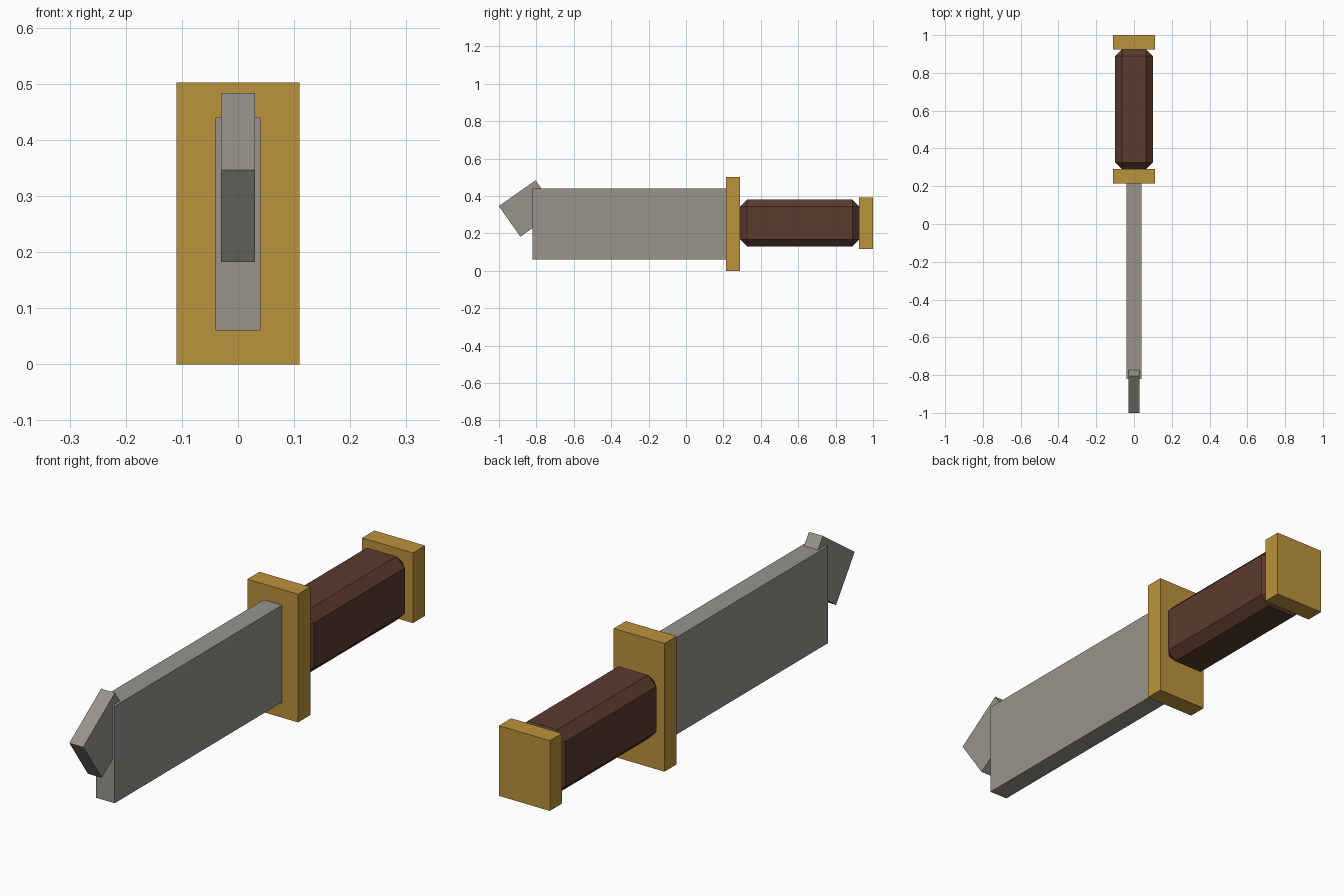
import bpy, bmesh, math
from mathutils import Matrix

if "Cube" in bpy.data.objects:
    bpy.data.objects.remove(bpy.data.objects["Cube"])


def mat(name, rgb):
    m = bpy.data.materials.new(name)
    m.diffuse_color = (*rgb, 1)
    m.use_nodes = True
    m.node_tree.nodes["Principled BSDF"].inputs["Base Color"].default_value = m.diffuse_color
    return m


steel = mat("grey steel", (0.31, 0.295, 0.262))
brass = mat("brass", (0.50, 0.292, 0.043))
wood = mat("dark brown wood", (0.105, 0.043, 0.027))


def box(name, material, center, size, tilt=0, bevel=0):
    """Box at a centre, optionally tilted about x and chamfered."""
    bm = bmesh.new()
    bmesh.ops.create_cube(bm, size=1, matrix=Matrix.Diagonal((*size, 1)))
    me = bpy.data.meshes.new(name)
    bm.to_mesh(me)
    bm.free()
    me.materials.append(material)
    ob = bpy.data.objects.new(name, me)
    bpy.context.collection.objects.link(ob)
    ob.location = center
    ob.rotation_euler.x = math.radians(tilt)
    if bevel:
        b = ob.modifiers.new("chamfer", 'BEVEL')
        b.width = bevel
        b.segments = 1
    return ob


# Blade with its tilted tip
box("blade", steel, (0, -0.30, 0.25), (0.08, 1.04, 0.38))
box("blade_tip", steel, (0, -0.845, 0.333), (0.06, 0.24, 0.20), tilt=35)

# Hilt
box("guard", brass, (0, 0.2525, 0.251), (0.22, 0.075, 0.502))
box("grip", wood, (0, 0.6075, 0.255), (0.20, 0.635, 0.25), bevel=0.036)
box("pommel", brass, (0, 0.9625, 0.255), (0.22, 0.075, 0.275))
